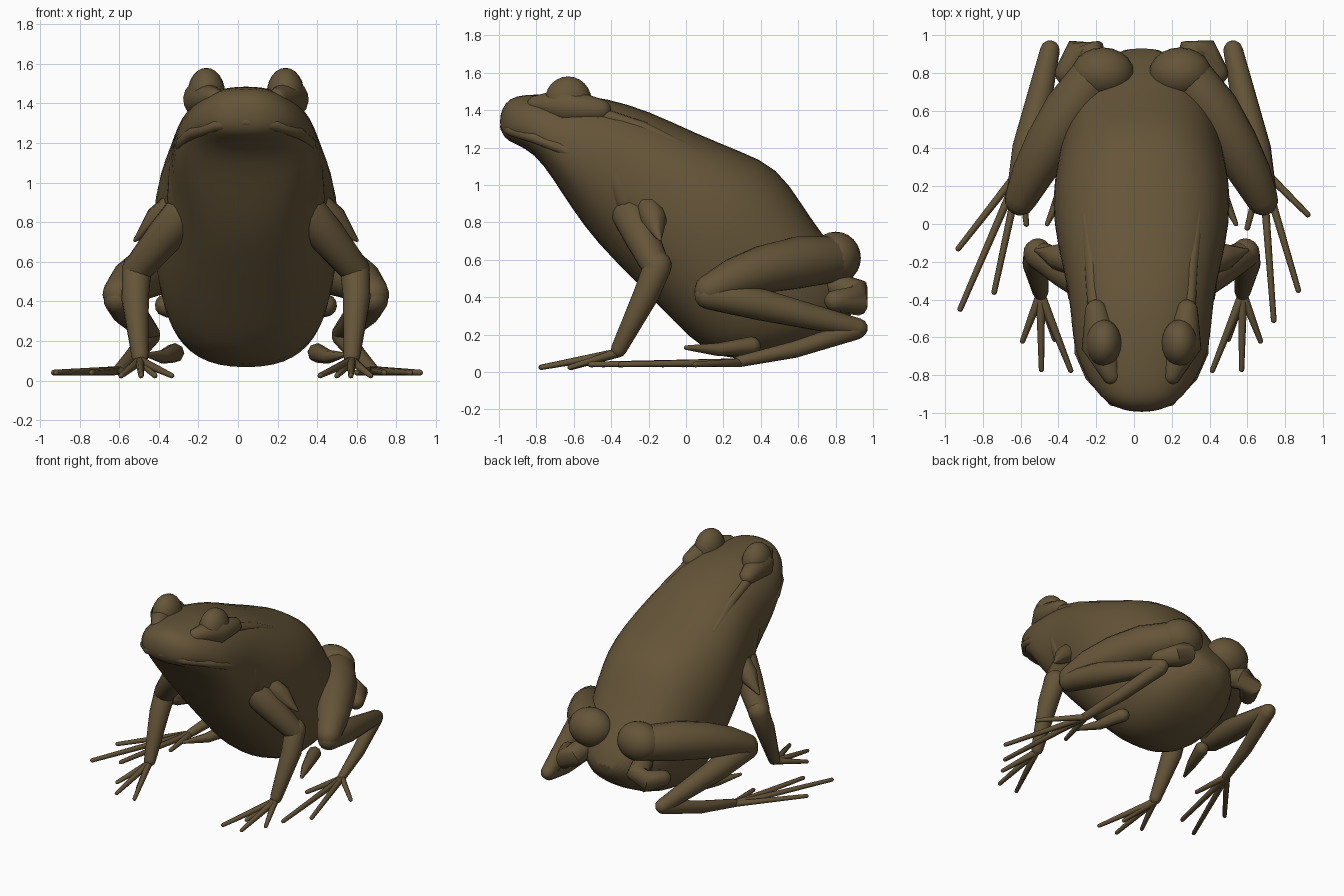
import bpy
import bmesh
from math import sin, cos, pi, radians, copysign
from mathutils import Vector

old = bpy.data.objects.get("Cube")
if old:
    bpy.data.objects.remove(old, do_unlink=True)

CENTRE = 0.04

# One olive brown skin colour
skin = bpy.data.materials.new("olive_brown_skin")
skin.use_nodes = True
skin.diffuse_color = (0.13, 0.09, 0.04, 1)
shader = skin.node_tree.nodes["Principled BSDF"]
shader.inputs["Base Color"].default_value = skin.diffuse_color
shader.inputs["Roughness"].default_value = 0.8


def finish(bm, name, subdivide=0):
    """Turn a bmesh into a smooth shaded object."""
    bmesh.ops.recalc_face_normals(bm, faces=bm.faces)
    mesh = bpy.data.meshes.new(name)
    bm.to_mesh(mesh)
    bm.free()
    mesh.materials.append(skin)
    obj = bpy.data.objects.new(name, mesh)
    bpy.context.collection.objects.link(obj)
    if subdivide:
        modifier = obj.modifiers.new("Smooth form", "SUBSURF")
        modifier.levels = modifier.render_levels = subdivide
    bpy.ops.object.select_all(action="DESELECT")
    obj.select_set(True)
    bpy.context.view_layer.objects.active = obj
    bpy.ops.object.shade_smooth_by_angle(angle=radians(50))
    return obj


def loft(bm, rings):
    """Skin a list of point rings and cap both ends."""
    loops = [[bm.verts.new(p) for p in ring] for ring in rings]
    count = len(loops[0])
    for a, b in zip(loops, loops[1:]):
        for i in range(count):
            j = (i + 1) % count
            bm.faces.new((a[i], a[j], b[j], b[i]))
    bm.faces.new(loops[0])
    bm.faces.new(loops[-1])


def limb(name, points, radii, sides=16):
    """Tapered tube along a path with rounded ends."""
    points = [Vector(p) for p in points]
    start = (points[0] - points[1]).normalized()
    end = (points[-1] - points[-2]).normalized()
    dome = [radians(a) for a in (85, 60, 30)]
    path = [(points[0] + start * radii[0] * sin(a), radii[0] * cos(a)) for a in dome]
    path += list(zip(points, radii))
    path += [(points[-1] + end * radii[-1] * sin(a), radii[-1] * cos(a)) for a in reversed(dome)]
    rings = []
    for k, (p, r) in enumerate(path):
        ahead = path[min(k + 1, len(path) - 1)][0]
        behind = path[max(k - 1, 0)][0]
        along = (ahead - behind).normalized()
        side = along.cross(Vector((0.1, 0, 1))).normalized()
        up = side.cross(along)
        turns = [2 * pi * i / sides for i in range(sides)]
        rings.append([p + (side * cos(t) + up * sin(t)) * r for t in turns])
    bm = bmesh.new()
    loft(bm, rings)
    return finish(bm, name)


def ball(name, centre, size):
    """Ellipsoid with the given half sizes."""
    bm = bmesh.new()
    bmesh.ops.create_uvsphere(bm, u_segments=20, v_segments=12, radius=1)
    bmesh.ops.scale(bm, vec=size, verts=bm.verts)
    bmesh.ops.translate(bm, vec=centre, verts=bm.verts)
    finish(bm, name)


# Body and head: top y, top z, bottom y, bottom z, half width, extra width at the bottom
stations = [
    (-0.995, 1.37, -0.995, 1.31, 0.05, 0),
    (-0.97, 1.44, -0.975, 1.25, 0.14, 0.1),
    (-0.91, 1.48, -0.92, 1.22, 0.22, 0.15),
    (-0.80, 1.485, -0.81, 1.17, 0.29, 0.2),
    (-0.62, 1.49, -0.71, 1.03, 0.35, 0.18),
    (-0.42, 1.465, -0.61, 0.87, 0.375, 0.05),
    (-0.20, 1.40, -0.48, 0.69, 0.39, -0.1),
    (0.05, 1.28, -0.28, 0.49, 0.45, -0.1),
    (0.30, 1.18, -0.06, 0.26, 0.48, -0.05),
    (0.49, 1.10, 0.10, 0.10, 0.45, 0),
    (0.62, 0.90, 0.30, 0.05, 0.42, 0),
    (0.74, 0.72, 0.52, 0.08, 0.37, 0),
    (0.88, 0.55, 0.72, 0.16, 0.27, 0),
    (0.95, 0.40, 0.90, 0.31, 0.1, 0),
]
rings = []
for ty, tz, by, bz, width, jowl in stations:
    ring = []
    for i in range(24):
        t = 2 * pi * i / 24
        across = copysign(abs(cos(t)) ** 0.8, cos(t)) * (1 - jowl * sin(t))
        rise = (copysign(abs(sin(t)) ** 0.9, sin(t)) + 1) / 2
        ring.append((CENTRE + width * across, by + (ty - by) * rise, bz + (tz - bz) * rise))
    rings.append(ring)
body = bmesh.new()
loft(body, rings)
finish(body, "body", 1)

# Upper lip running round the snout
lip = [(0.33, -0.54, 1.14), (0.325, -0.68, 1.2), (0.27, -0.805, 1.25), (0.15, -0.935, 1.29), (0, -0.965, 1.31)]
lip = lip + [(-x, y, z) for x, y, z in reversed(lip[:-1])]
limb("upper_lip", [(x + CENTRE, y, z) for x, y, z in lip], [0.03] * len(lip), 12)

# Hind toes spread a little differently on the two feet
toe_tips = {
    "left": [(0.92, 0.05), (0.87, -0.35), (0.74, -0.51), (0.6, -0.02)],
    "right": [(-0.93, -0.13), (-0.92, -0.45), (-0.74, -0.36), (-0.57, 0)],
}
finger_tips = [(0.63, -0.62), (0.53, -0.77), (0.375, -0.775), (0.46, -0.61)]

for label, s in (("left", 1), ("right", -1)):

    def place(*points):
        return [(CENTRE + s * x, y, z) for x, y, z in points]

    # Bulging eye on a low brow
    ball(label + "_eye", place((0.2, -0.63, 1.45))[0], (0.095, 0.125, 0.13))
    limb(label + "_brow",
         place((0.16, -0.8, 1.43), (0.22, -0.64, 1.42), (0.24, -0.46, 1.4)),
         (0.05, 0.1, 0.06))

    # Ridge along the edge of the back
    limb(label + "_back_ridge",
         place((0.25, -0.46, 1.38), (0.26, -0.23, 1.3), (0.29, 0.02, 1.18), (0.31, 0.27, 1.06)),
         (0.035, 0.04, 0.035, 0.025), 10)

    # Hind leg folded in three segments
    ball(label + "_hip", place((0.205, 0.8, 0.61))[0], (0.165, 0.135, 0.14))
    limb(label + "_thigh",
         place((0.26, 0.77, 0.6), (0.38, 0.6, 0.585), (0.49, 0.42, 0.55), (0.58, 0.26, 0.5), (0.64, 0.13, 0.44)),
         (0.125, 0.14, 0.13, 0.11, 0.085))
    limb(label + "_shin",
         place((0.645, 0.12, 0.41), (0.6, 0.4, 0.36), (0.485, 0.92, 0.235)),
         (0.075, 0.085, 0.052))
    limb(label + "_hind_foot",
         place((0.485, 0.91, 0.225), (0.57, 0.58, 0.12), (0.64, 0.28, 0.055)),
         (0.052, 0.045, 0.03))
    for n, (x, y) in enumerate(toe_tips[label]):
        heel = place((0.64, 0.29, 0.05))[0]
        limb(f"{label}_hind_toe_{n + 1}", [heel, (x, y, 0.04)], (0.023, 0.015), 8)

    # Loose skin behind the hip and under the thigh
    limb(label + "_hip_fold",
         place((0.24, 0.8, 0.46), (0.27, 0.91, 0.42), (0.33, 0.91, 0.38), (0.4, 0.8, 0.38)),
         (0.07, 0.08, 0.08, 0.06), 12)
    limb(label + "_groin_fold",
         place((0.36, 0.35, 0.14), (0.42, 0.17, 0.12), (0.5, 0, 0.13)),
         (0.05, 0.035, 0.012), 8)

    # Front leg
    limb(label + "_upper_arm",
         place((0.31, -0.3, 0.85), (0.41, -0.24, 0.73), (0.55, -0.16, 0.56)),
         (0.1, 0.095, 0.075))
    limb(label + "_forearm",
         place((0.55, -0.15, 0.57), (0.56, -0.21, 0.42), (0.535, -0.36, 0.12)),
         (0.075, 0.07, 0.042))
    for n, (x, y) in enumerate(finger_tips):
        limb(f"{label}_finger_{n + 1}",
             place((0.535, -0.37, 0.1), (x, y, 0.025)), (0.025, 0.014), 8)

    # Pointed skin flap and fold around the shoulder
    limb(label + "_shoulder_flap",
         place((0.37, -0.2, 0.88), (0.45, -0.17, 0.81), (0.56, -0.14, 0.71)),
         (0.07, 0.07, 0.01), 8)
    limb(label + "_neck_fold",
         place((0.33, -0.42, 1.2), (0.33, -0.38, 1.06), (0.33, -0.32, 0.92)),
         (0.04, 0.06, 0.07), 12)
